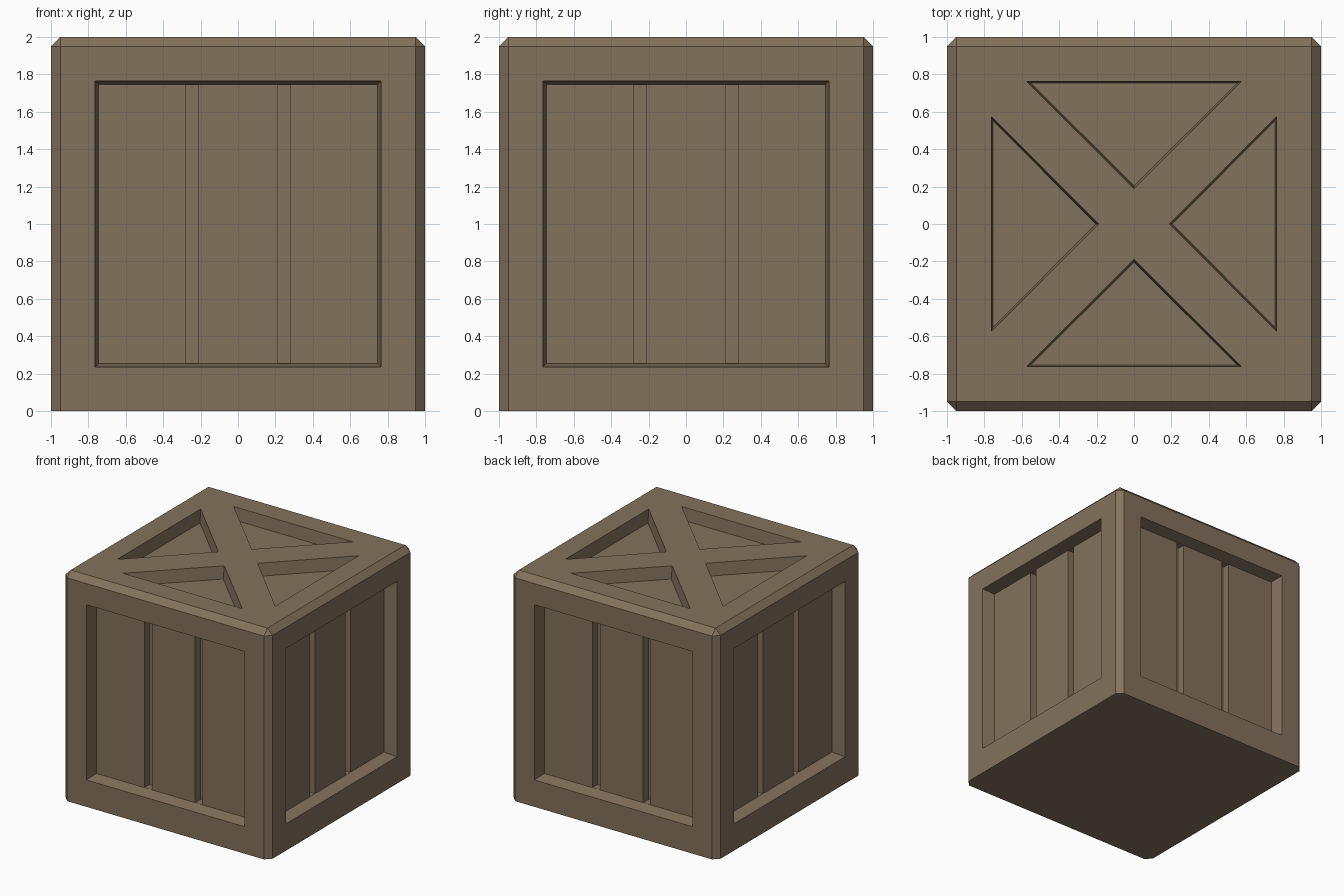
import bpy, bmesh, math
from mathutils import Matrix, Vector

if "Cube" in bpy.data.objects:
    bpy.data.objects.remove(bpy.data.objects["Cube"])

wood = bpy.data.materials.new("brown wood")
wood.diffuse_color = (0.231, 0.168, 0.109, 1)
wood.use_nodes = True
wood.node_tree.nodes["Principled BSDF"].inputs["Base Color"].default_value = wood.diffuse_color

CHAMFER = 0.05
PIT = 0.11       # depth of the recessed panels
GROOVE = 0.18    # depth of the gaps between planks


def finish(bm, name):
    bmesh.ops.recalc_face_normals(bm, faces=bm.faces)
    me = bpy.data.meshes.new(name)
    bm.to_mesh(me)
    bm.free()
    me.materials.append(wood)
    ob = bpy.data.objects.new(name, me)
    bpy.context.collection.objects.link(ob)
    return ob


def loft(bm, ring_a, ring_b, matrix):
    """Closed solid between two rings with equal point counts."""
    a = [bm.verts.new(matrix @ Vector(p)) for p in ring_a]
    b = [bm.verts.new(matrix @ Vector(p)) for p in ring_b]
    n = len(a)
    bm.faces.new(a)
    bm.faces.new(b[::-1])
    for i in range(n):
        j = (i + 1) % n
        bm.faces.new((a[i], b[i], b[j], a[j]))


def rect(hx, hz, y, cx=0):
    return [(cx - hx, y, 1 - hz), (cx + hx, y, 1 - hz),
            (cx + hx, y, 1 + hz), (cx - hx, y, 1 + hz)]


def triangle(k, z):
    """Triangle of the lid, scaled by k about its inner centre."""
    c = 0.527
    pts = [(-0.575, 0.763), (0.575, 0.763), (0, 0.19)]
    return [(x * k, c + (y - c) * k, z) for x, y in pts]


def cut(target, bm):
    cutter = finish(bm, "cutter")
    cutter.hide_render = True
    mod = target.modifiers.new("cut", 'BOOLEAN')
    mod.operation = 'DIFFERENCE'
    mod.solver = 'EXACT'
    mod.object = cutter
    dg = bpy.context.evaluated_depsgraph_get()
    me = bpy.data.meshes.new_from_object(target.evaluated_get(dg))
    target.modifiers.clear()
    target.data = me
    bpy.data.objects.remove(cutter)


turns = [Matrix.Rotation(math.radians(90 * i), 4, 'Z') for i in range(4)]

# crate body, chamfered everywhere except around the base
bm = bmesh.new()
bmesh.ops.create_cube(bm, size=2, matrix=Matrix.Translation((0, 0, 1)))
edges = [e for e in bm.edges if max(v.co.z for v in e.verts) > 1]
bmesh.ops.bevel(bm, geom=edges, offset=CHAMFER, segments=1, affect='EDGES')
bmesh.ops.translate(bm, verts=[v for v in bm.verts if v.co.z < 0.1],
                    vec=(0, 0, 0))
crate = finish(bm, "crate")

# recessed side panels and the four triangles that leave the crossed lid
bm = bmesh.new()
for t in turns:
    loft(bm, rect(0.774, 0.774, -1.05), rect(0.745, 0.745, -1 + PIT), t)
    loft(bm, triangle(1.02, 2.05), triangle(0.958, 2 - PIT), t)
cut(crate, bm)

# gaps between the side planks
bm = bmesh.new()
for t in turns:
    for cx in (-0.245, 0.245):
        loft(bm, rect(0.035, 0.744, -1 + PIT - 0.03, cx),
             rect(0.035, 0.744, -1 + GROOVE, cx), t)
cut(crate, bm)
for p in crate.data.polygons:
    p.use_smooth = False
